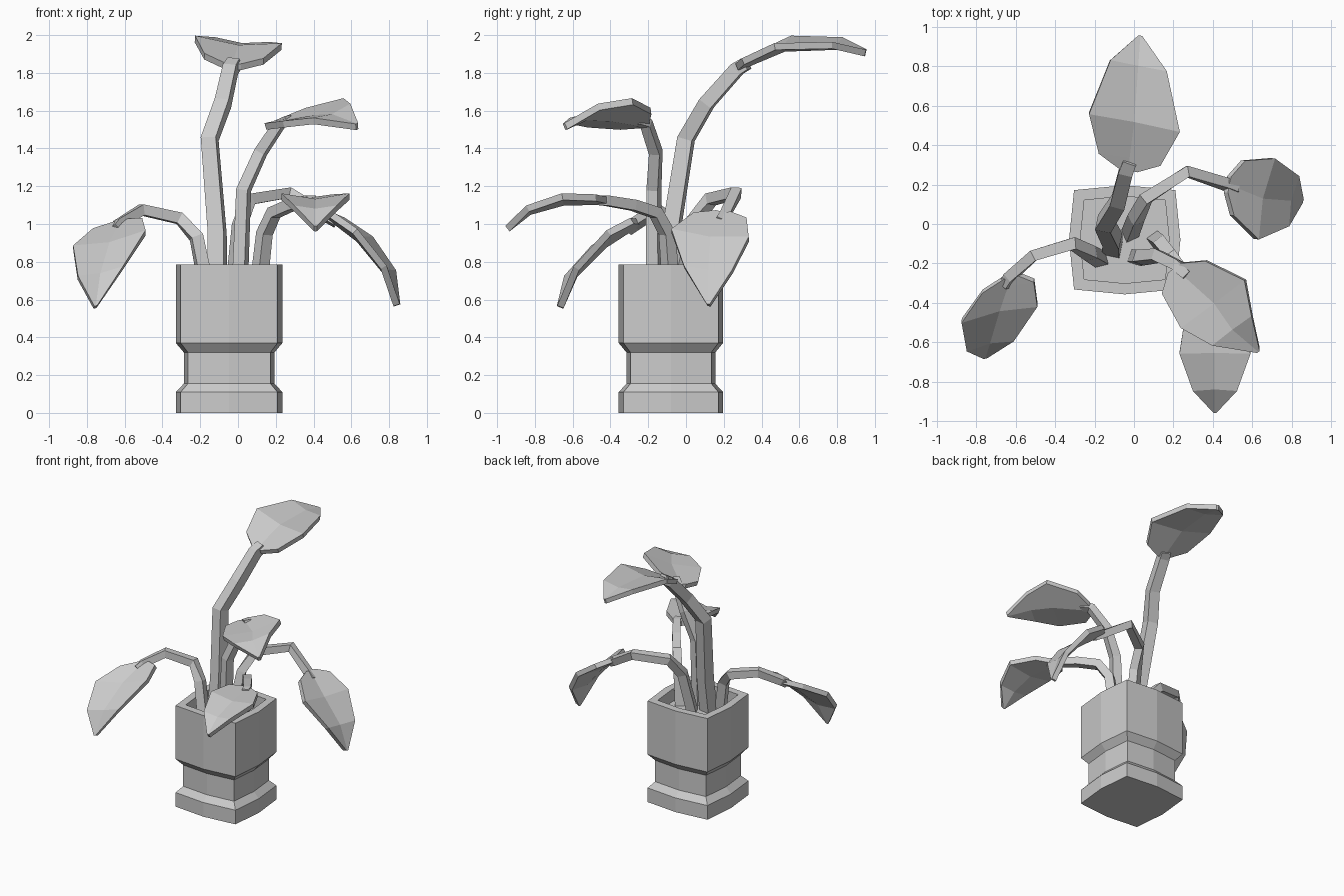
import bpy, bmesh
from mathutils import Vector as V

if "Cube" in bpy.data.objects:
    bpy.data.objects.remove(bpy.data.objects["Cube"])


def make_object(name, bm):
    bmesh.ops.recalc_face_normals(bm, faces=bm.faces)
    mesh = bpy.data.meshes.new(name)
    bm.to_mesh(mesh)
    bm.free()
    ob = bpy.data.objects.new(name, mesh)
    bpy.context.collection.objects.link(ob)
    return ob


def loft(name, rings):
    """Skin a list of closed point rings and cap both ends."""
    bm = bmesh.new()
    loops = [[bm.verts.new(p) for p in ring] for ring in rings]
    for a, b in zip(loops, loops[1:]):
        n = len(a)
        for i in range(n):
            j = (i + 1) % n
            bm.faces.new((a[i], a[j], b[j], b[i]))
    bm.faces.new(loops[0])
    bm.faces.new(loops[-1])
    return make_object(name, bm)


# Pot: bulged square outline lofted up the outside and down the inside to the soil
def pot_ring(r, z):
    k = 0.91
    outline = [(1, 0), (k, k), (0, 1), (-k, k), (-1, 0), (-k, -k), (0, -1), (k, -k)]
    return [V((-0.047 + x * r, -0.08 + y * r * 0.98, z)) for x, y in outline]


POT = [(0.282, 0), (0.282, 0.11), (0.24, 0.155), (0.24, 0.32),
       (0.282, 0.37), (0.282, 0.785), (0.225, 0.785), (0.225, 0.69)]
loft("pot", [pot_ring(r, z) for r, z in POT])


# Stem: tapering four-sided tube along a path
def stem(name, path, r0=0.045, r1=0.033):
    pts = [V(p) for p in path]
    ref = (pts[-1] - pts[0]).cross(V((0, 0, 1))).normalized()
    rings = []
    for i, p in enumerate(pts):
        t = (pts[min(i + 1, len(pts) - 1)] - pts[max(i - 1, 0)]).normalized()
        u = (ref - t * ref.dot(t)).normalized()
        w = t.cross(u)
        r = r0 + (r1 - r0) * i / (len(pts) - 1)
        rings.append([p + (u + w) * r * .75, p + (w - u) * r * .75,
                      p - (u + w) * r * .75, p + (u - w) * r * .75])
    loft(name, rings)


# Leaf: thick, slightly channelled blade following a four-point midrib
def leaf(name, base, wide, far, tip, side, half=0.22, cup=0.03, thick=0.036):
    base, wide, far, tip, side = map(V, (base, wide, far, tip, side))
    rows = [base, base.lerp(wide, 0.25), wide, far, tip]
    widths = [0.2, 0.68, 1.0, 0.62, 0.04]
    side.normalize()
    rings = []
    for i, (p, w) in enumerate(zip(rows, widths)):
        t = (rows[min(i + 1, 4)] - rows[max(i - 1, 0)]).normalized()
        n = t.cross(side).normalized()
        if n.z < 0:
            n = -n
        s = side * half * w
        lift, h = n * cup * w, n * thick / 2
        rings.append([p - s + lift + h, p + h, p + s + lift + h,
                      p + s + lift - h, p - h, p - s + lift - h])
    loft(name, rings)


# Tall rear shoot
stem("tall_stem", [(-0.11, -0.12, 0.68), (-0.11, -0.08, 0.95), (-0.15, 0.0, 1.45),
                   (-0.08, 0.11, 1.64), (-0.04, 0.27, 1.82), (-0.02, 0.32, 1.85)], 0.06, 0.045)
leaf("tall_leaf", (-0.03, 0.28, 1.83), (0, 0.52, 1.93), (0.02, 0.8, 1.94),
     (0.03, 0.95, 1.905), (0.23, -0.045, -0.02), 0.235)

# Upper right shoot
stem("upper_stem", [(0.01, -0.17, 0.68), (0.03, -0.17, 1.18), (0.12, -0.16, 1.38),
                    (0.22, -0.21, 1.53), (0.27, -0.26, 1.55)])
leaf("upper_leaf", (0.21, -0.22, 1.53), (0.41, -0.4, 1.56), (0.5, -0.53, 1.565),
     (0.63, -0.64, 1.515), (0.16, 0.12, 0.06), 0.21)

# Right drooping shoot
stem("right_stem", [(-0.02, -0.05, 0.68), (0.01, 0.03, 1.0), (0.06, 0.13, 1.13),
                    (0.27, 0.265, 1.165), (0.47, 0.2, 1.04), (0.52, 0.18, 1.01)])
leaf("right_leaf", (0.47, 0.2, 1.05), (0.64, 0.13, 0.92), (0.78, 0.12, 0.75),
     (0.84, 0.12, 0.57), (0.04, 0.2, -0.02), 0.21)

# Left drooping shoot
stem("left_stem", [(-0.17, -0.18, 0.68), (-0.22, -0.15, 0.93), (-0.31, -0.1, 1.03),
                   (-0.51, -0.16, 1.075), (-0.63, -0.27, 1.0), (-0.65, -0.31, 0.97)])
leaf("left_leaf", (-0.62, -0.26, 1.0), (-0.68, -0.43, 0.89), (-0.73, -0.59, 0.73),
     (-0.755, -0.665, 0.56), (0.19, 0.04, 0.04), 0.2)

# Front shoot
stem("front_stem", [(0.11, -0.08, 0.68), (0.14, -0.1, 0.95), (0.19, -0.16, 1.06),
                    (0.28, -0.28, 1.1), (0.38, -0.43, 1.125), (0.39, -0.47, 1.125)])
leaf("front_leaf", (0.37, -0.42, 1.12), (0.41, -0.65, 1.115), (0.41, -0.83, 1.065),
     (0.41, -0.945, 0.975), (0.175, 0.0, 0.0), 0.18)
